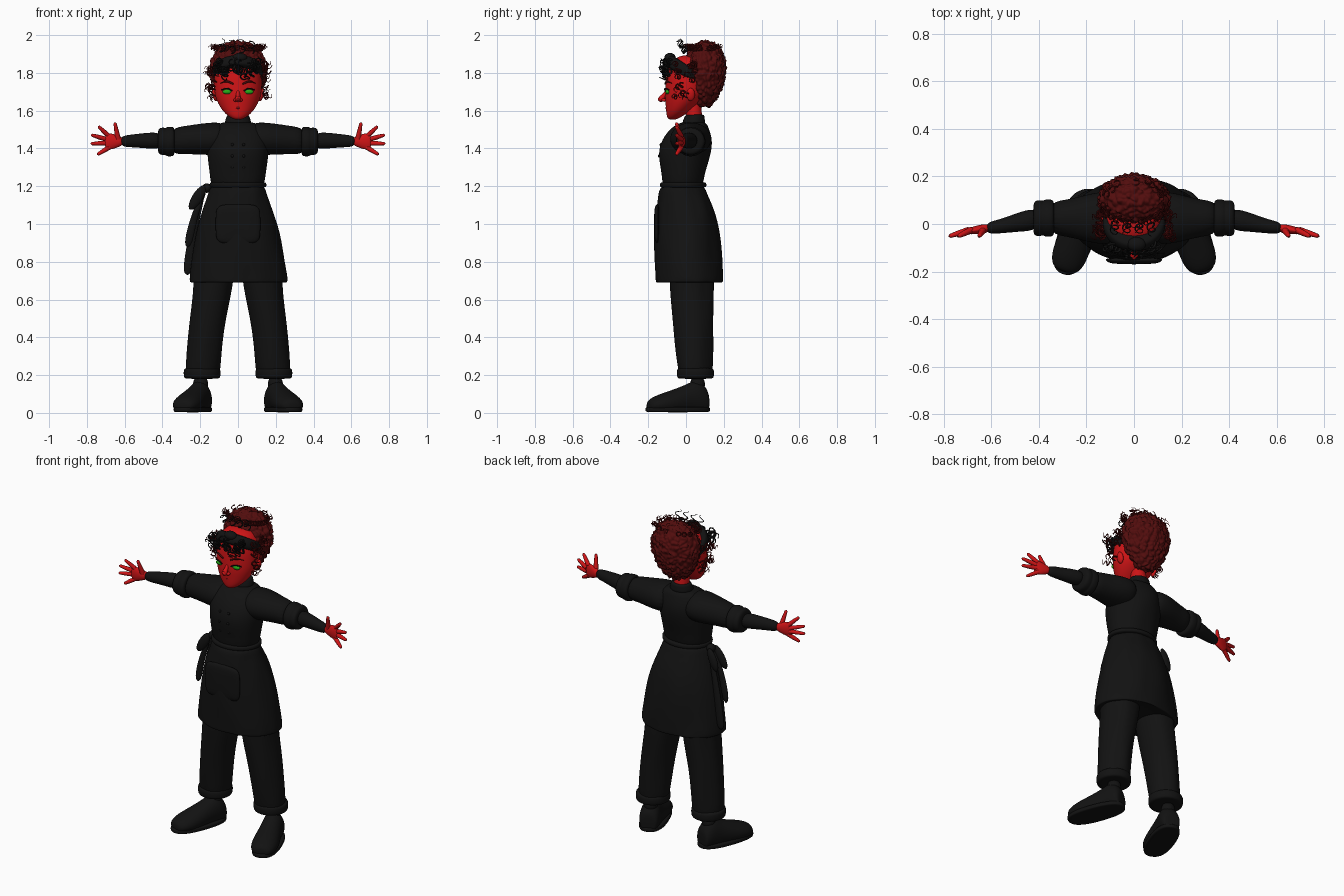
import bpy, bmesh, random
from math import sin, cos, pi, radians
from mathutils import Vector, Matrix, noise

random.seed(4)
start_cube = bpy.data.objects.get("Cube")
if start_cube:
    bpy.data.objects.remove(start_cube)


def material(name, color):
    mat = bpy.data.materials.new(name)
    mat.use_nodes = True
    mat.diffuse_color = (*color, 1)
    bsdf = next(n for n in mat.node_tree.nodes if n.type == 'BSDF_PRINCIPLED')
    bsdf.inputs["Base Color"].default_value = (*color, 1)
    return mat


SKIN = material("red skin", (.62, .007, .008))
HAIR = material("dark red hair", (.085, .004, .004))
CLOTH = material("black cloth", (.006, .006, .006))
IRIS = material("green eye", (.02, .4, .01))
LIP = material("deep red lip", (.3, .004, .005))


def finish(name, bm, mat, levels=0):
    bmesh.ops.recalc_face_normals(bm, faces=bm.faces)
    mesh = bpy.data.meshes.new(name)
    bm.to_mesh(mesh)
    bm.free()
    mesh.materials.append(mat)
    mesh.shade_smooth()
    obj = bpy.data.objects.new(name, mesh)
    bpy.context.collection.objects.link(obj)
    if levels:
        obj.modifiers.new("smooth surface", 'SUBSURF').levels = levels
        obj.modifiers["smooth surface"].render_levels = levels
    return obj


def loft(name, rings, mat, axis='z', side=1, segs=20, power=1, floor=None, place=None, fold=0):
    """Skin elliptical rings (position along axis, two centre values, two radii)."""
    bm = bmesh.new()
    loops = []
    for t, a, b, ra, rb in rings:
        loop = []
        for i in range(segs):
            c, s = cos(2 * pi * i / segs), sin(2 * pi * i / segs)
            u = a + ra * abs(c) ** power * (1 if c > 0 else -1)
            v = b + rb * abs(s) ** power * (1 if s > 0 else -1)
            p = Vector({'z': (u, v, t), 'x': (t, u, v), 'y': (u, t, v)}[axis])
            if fold:
                p += Vector((c, s, 0)) * fold * noise.noise(p * 14)
            if floor is not None:
                p.z = max(p.z, floor)
            if place:
                p = place @ p
            loop.append(bm.verts.new((p.x * side, p.y, p.z)))
        loops.append(loop)
    for low, high in zip(loops, loops[1:]):
        for i in range(segs):
            j = (i + 1) % segs
            bm.faces.new((low[i], low[j], high[j], high[i]))
    bm.faces.new(loops[0])
    bm.faces.new(loops[-1])
    return finish(name, bm, mat, 2)


def ball(name, center, size, mat, tilt=0, detail=3):
    bm = bmesh.new()
    bmesh.ops.create_icosphere(bm, subdivisions=detail, radius=1)
    bm.transform(Matrix.Translation(center) @ Matrix.Rotation(tilt, 4, 'Y') @ Matrix.Diagonal((*size, 1)))
    return finish(name, bm, mat)


def tubes(name, strands, mat, depth, closed=False):
    """Round strands; each strand is a list of (point, thickness factor)."""
    data = bpy.data.curves.new(name, 'CURVE')
    data.dimensions = '3D'
    data.bevel_depth = depth
    data.bevel_resolution = 2
    data.resolution_u = 4
    data.use_fill_caps = True
    for strand in strands:
        spline = data.splines.new('BEZIER')
        spline.bezier_points.add(len(strand) - 1)
        spline.use_cyclic_u = closed
        for knot, (co, factor) in zip(spline.bezier_points, strand):
            knot.co, knot.radius = co, factor
            knot.handle_left_type = knot.handle_right_type = 'AUTO'
    data.materials.append(mat)
    obj = bpy.data.objects.new(name, data)
    bpy.context.collection.objects.link(obj)
    bpy.ops.object.select_all(action='DESELECT')
    obj.select_set(True)
    bpy.context.view_layer.objects.active = obj
    bpy.ops.object.convert(target='MESH')
    bpy.ops.object.shade_smooth()


# Shirt, collar and buttons
loft("shirt", [(1.17, 0, -.015, .14, .11), (1.25, 0, -.015, .148, .112), (1.37, 0, -.01, .165, .145),
               (1.45, 0, .005, .17, .135), (1.51, 0, .02, .145, .1), (1.545, 0, .04, .08, .065)],
     CLOTH, fold=.012)
loft("collar", [(1.52, 0, .04, .075, .065), (1.55, 0, .042, .068, .058), (1.575, 0, .047, .06, .052),
                (1.58, 0, .047, .05, .043)], CLOTH)
for x in (-.03, .03):
    for z in (1.3, 1.36, 1.42):
        ball("shirt_button", (x, -.144 + abs(z - 1.37) * .2, z), (.008, .006, .008), CLOTH, detail=2)

# Apron skirt with waistband and pocket
loft("apron_skirt", [(1.215, 0, -.015, .14, .113), (1.17, 0, -.014, .15, .125), (1.08, 0, -.002, .185, .155),
                     (.95, 0, .008, .222, .175), (.8, .003, .015, .25, .178), (.71, .005, .018, .264, .18),
                     (.685, .005, .018, .262, .178), (.7, .005, .018, .24, .16)],
     CLOTH, segs=32, fold=.014)
loft("waistband", [(1.19, 0, -.015, .147, .12), (1.2, 0, -.015, .153, .125),
                   (1.215, 0, -.015, .153, .125), (1.225, 0, -.015, .145, .115)], CLOTH)
loft("apron_pocket", [(-.17, 0, 1, .095, .09), (-.155, 0, 1, .12, .105), (-.14, 0, 1, .125, .11)],
     CLOTH, axis='y', power=.4)

# Apron bow at the right hip
ball("bow_knot", (-.165, -.01, 1.19), (.025, .028, .025), CLOTH)
ball("bow_loop_front", (-.215, -.03, 1.14), (.028, .016, .075), CLOTH, tilt=radians(32))
ball("bow_loop_back", (-.205, .03, 1.14), (.026, .016, .07), CLOTH, tilt=radians(22))
loft("short_ribbon", [(1.18, -.18, -.02, .012, .012), (1.02, -.24, -.02, .02, .012),
                      (.87, -.268, -.01, .024, .012)], CLOTH)
loft("long_ribbon", [(1.18, -.18, .02, .012, .012), (1, -.23, .035, .02, .012),
                     (.85, -.255, .04, .024, .012), (.725, -.268, .04, .028, .012)], CLOTH)

for side, word in ((1, "left"), (-1, "right")):
    # Trouser leg and rolled cuff
    loft(word + "_trouser_leg", [(.85, .12, .03, .115, .12), (.67, .127, .032, .108, .117),
                                 (.5, .16, .036, .098, .108), (.35, .178, .042, .095, .1),
                                 (.22, .187, .05, .094, .092), (.2, .187, .05, .08, .08)],
         CLOTH, side=side, fold=.014)
    loft(word + "_trouser_cuff", [(.18, .19, .05, .085, .085), (.185, .19, .05, .099, .1),
                                  (.23, .19, .05, .1, .101), (.24, .19, .05, .088, .088)], CLOTH, side=side)
    loft(word + "_ankle", [(.1, .2, .06, .043, .042), (.2, .197, .062, .043, .042)], CLOTH, side=side)

    # Shoe turned outward
    turn = Matrix.Translation((.205, .05, 0)) @ Matrix.Rotation(radians(20), 4, 'Z')
    loft(word + "_shoe", [(.068, 0, .05, .035, .05), (.06, 0, .06, .055, .07), (.015, 0, .08, .062, .105),
                          (-.04, 0, .07, .062, .085), (-.12, 0, .055, .074, .07), (-.2, 0, .045, .078, .055),
                          (-.255, 0, .04, .058, .036), (-.267, 0, .035, .025, .02)],
         CLOTH, axis='y', side=side, floor=.012, place=turn)
    loft(word + "_shoe_sole", [(.003, 0, -.1, .074, .175), (.008, 0, -.1, .079, .18),
                               (.028, 0, -.1, .079, .18), (.032, 0, -.1, .072, .172)],
         CLOTH, side=side, power=.8, place=turn)

    # Sleeve, rolled sleeve cuff and forearm
    loft(word + "_sleeve", [(.06, .025, 1.45, .1, .085), (.13, .025, 1.452, .115, .088),
                            (.2, .025, 1.449, .1, .083), (.28, .025, 1.445, .078, .075),
                            (.36, .025, 1.438, .07, .07)], CLOTH, axis='x', side=side, fold=.01)
    loft(word + "_sleeve_cuff", [(.335, .025, 1.437, .065, .065), (.342, .025, 1.437, .08, .08),
                                 (.375, .025, 1.436, .08, .08), (.383, .025, 1.436, .072, .072),
                                 (.392, .025, 1.438, .077, .074), (.418, .024, 1.438, .076, .072),
                                 (.425, .022, 1.438, .055, .05)], CLOTH, axis='x', side=side)
    loft(word + "_forearm", [(.4, .022, 1.44, .05, .047), (.48, .01, 1.442, .042, .042),
                             (.56, -.01, 1.44, .03, .034), (.625, -.018, 1.438, .025, .029)],
         CLOTH, axis='x', side=side)

    # Hand with spread fingers
    loft(word + "_palm", [(.61, -.018, 1.438, .018, .023), (.635, -.02, 1.437, .019, .03),
                          (.665, -.025, 1.437, .018, .043), (.693, -.03, 1.437, .014, .043),
                          (.705, -.032, 1.437, .008, .035)], SKIN, axis='x', side=side)
    fingers = []
    for root, tip in (((.635, 1.45), (.652, 1.538)), ((.685, 1.466), (.74, 1.518)), ((.695, 1.448), (.778, 1.472)),
                      ((.693, 1.428), (.78, 1.425)), ((.68, 1.407), (.745, 1.367))):
        thumb = tip[0] < .7
        a = Vector((root[0] * side, -.025, root[1]))
        b = Vector((tip[0] * side, -.052, tip[1]))
        fingers.append([(a, 1.3 if thumb else 1.1), (a.lerp(b, .5), 1), (a.lerp(b, .93), .7), (b, .2)])
    tubes(word + "_fingers", fingers, SKIN, .012)

    # Eye, lashes, brow and ear
    ball(word + "_eye", (side * .057, -.098, 1.7), (.025, .012, .013), IRIS)
    tubes(word + "_lashes", [[((side * x, y, z), 1) for x, y, z in
                             ((.03, -.111, 1.704), (.055, -.111, 1.717), (.087, -.091, 1.71))]], CLOTH, .0035)
    tubes(word + "_eyebrow", [[((side * x, y, z), f) for x, y, z, f in
                              ((.025, -.11, 1.742, 1), (.06, -.102, 1.755, 1), (.095, -.077, 1.745, .4))]],
          HAIR, .005)
    ball(word + "_ear", (side * .122, .025, 1.685), (.014, .022, .035), SKIN, tilt=side * .2)

# Head, nose, mouth and neck
loft("neck", [(1.5, 0, .05, .05, .045), (1.6, 0, .04, .044, .042), (1.66, 0, .03, .048, .05)], SKIN)
loft("head", [(1.552, 0, -.072, .015, .014), (1.562, 0, -.066, .04, .034), (1.59, 0, -.047, .075, .058),
              (1.63, 0, -.024, .102, .084), (1.67, 0, -.006, .12, .106), (1.71, 0, .002, .127, .112),
              (1.77, 0, .008, .128, .116), (1.83, 0, .012, .12, .11), (1.88, 0, .02, .085, .08),
              (1.895, 0, .02, .03, .03)], SKIN, segs=28)
tubes("nose", [[((0, -.1, 1.705), .5), ((0, -.117, 1.68), .7), ((0, -.135, 1.662), 1), ((0, -.148, 1.661), .35)]],
      SKIN, .017)
for x in (-.014, .014):
    ball("nostril_wing", (x, -.115, 1.656), (.011, .014, .009), SKIN)
tubes("mouth", [[((x, -.104 + abs(x) * .4, 1.614 + abs(x) * .25), f) for x, f in
                ((-.036, .4), (-.015, 1), (0, 1.1), (.015, 1), (.036, .4))]], LIP, .005)

# Swept-up hair mass made of many small clumps
bm = bmesh.new()
bmesh.ops.create_icosphere(bm, subdivisions=6, radius=1)
for v in bm.verts:
    n = v.co.copy()
    wide = 1 + .16 * n.z
    p = Vector((n.x * .148 * wide, .1 + n.y * .108 * wide + n.z * .005, 1.792 + n.z * .178))
    clump = noise.voronoi(p * 42 + noise.noise_vector(p * 25) * .6)[0][0]
    v.co = p + n * (.011 - .024 * clump)
finish("hair_mass", bm, HAIR)

# Headscarf wrapped from the forehead to the nape
rings = []
for width, lift in ((.9, -.035), (1.02, -.024), (1.06, 0), (1.03, .024), (.9, .036)):
    rings.append((lift, 0, 0, .127 * width, .128 * width))
wrap = Matrix.Translation((0, .005, 1.805)) @ Matrix.Rotation(radians(32), 4, 'X').inverted()
loft("headscarf", rings, CLOTH, segs=28, place=wrap)
ball("headscarf_knot", (.01, -.085, 1.88), (.04, .03, .026), CLOTH)


def curl(base, heading, length, radius):
    """A short corkscrew strand."""
    heading = Vector(heading).normalized()
    across = heading.orthogonal().normalized()
    other = heading.cross(across)
    phase = random.uniform(0, 2 * pi)
    return [(Vector(base) + heading * length * k / 9 + (across * cos(phase + k * 1.3)
             + other * sin(phase + k * 1.3)) * radius, 1 - k * .07) for k in range(10)]


# Loose curls over the forehead, at the temples and around the crown
fringe = [curl((random.uniform(-.12, .1), random.uniform(-.1, -.07), random.uniform(1.8, 1.87)),
               (random.uniform(-.8, .8), -.6, random.uniform(-.9, .2)), .05, .015) for _ in range(26)]
tubes("fringe_curls", fringe, CLOTH, .0055)
temples, crown = [], []
for k in range(34):
    s = 1 if k % 2 else -1
    z = random.uniform(1.67, 1.85)
    temples.append(curl((s * random.uniform(.118, .14), random.uniform(-.05, .06), z),
                        (s * .5, -.3, random.uniform(-1, .3)), .045, .012))
    a = random.uniform(0, 2 * pi)
    crown.append(curl((.12 * cos(a), .09 + .07 * sin(a), 1.925), (cos(a), sin(a), .6), .04, .012))
tubes("temple_curls", temples, HAIR, .004)
tubes("crown_curls", crown, HAIR, .0035)
tubes("crown_loops", [curl((x, .0, 1.91), (x, -.5, .8), .075, .016) for x in (-.08, -.03, .02, .07)],
      CLOTH, .004)
